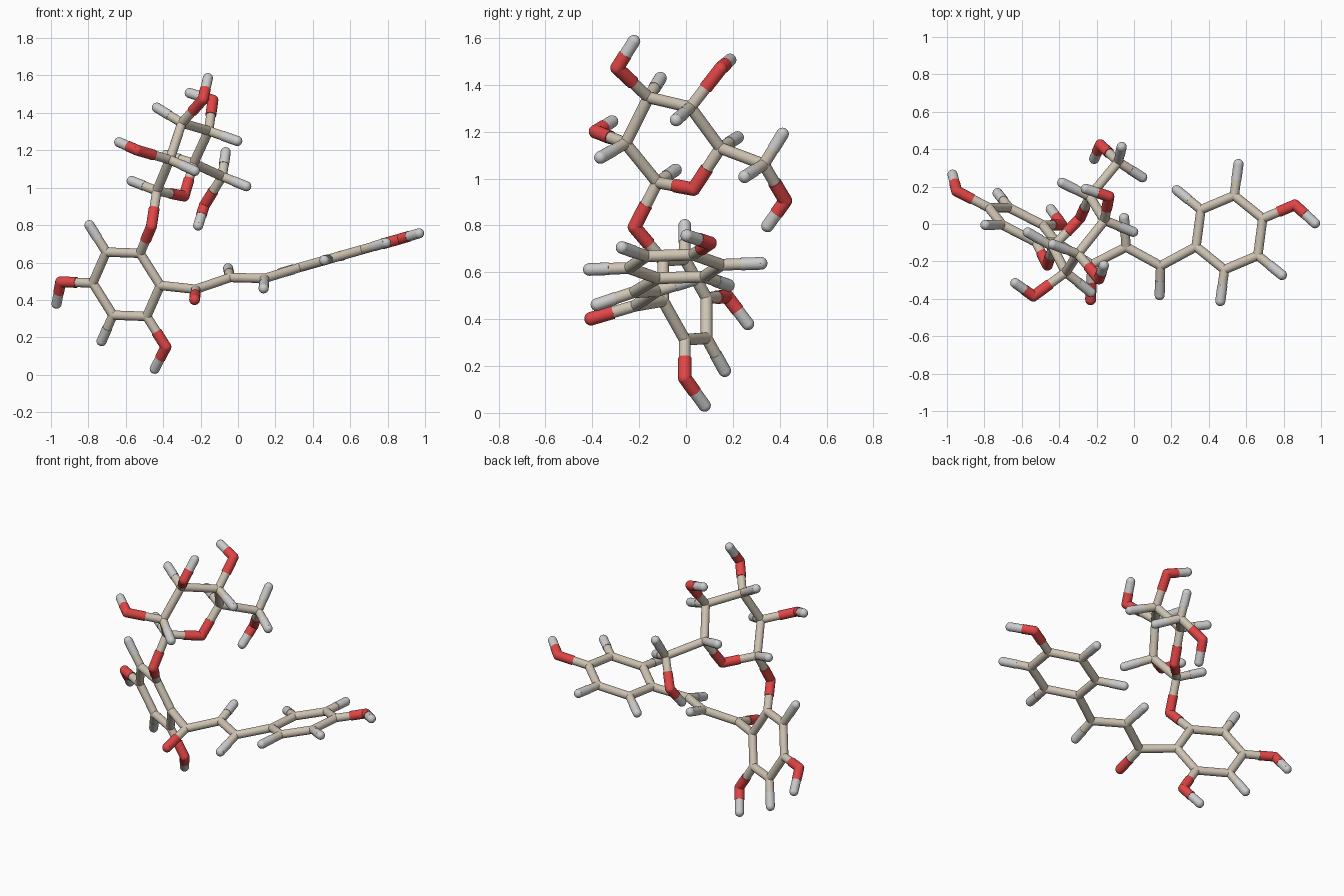
import bpy, bmesh, math
from mathutils import Vector, Matrix

if "Cube" in bpy.data.objects:
    bpy.data.objects.remove(bpy.data.objects["Cube"])

RADIUS = {"C": 0.025, "O": 0.029, "H": 0.027}
WORD = {"C": "carbon", "O": "oxygen", "H": "hydrogen"}
COLOUR = {"C": (0.62, 0.55, 0.45, 1), "O": (0.75, 0.06, 0.06, 1), "H": (0.6, 0.6, 0.6, 1)}
MATS = {}
for k, c in COLOUR.items():
    MATS[k] = bpy.data.materials.new(WORD[k])
    MATS[k].diffuse_color = c

atoms = {}   # name -> (element, position, part)
bonds = []


def atom(name, pos, part, *links):
    atoms[name] = (name[0].upper(), Vector(pos), part)
    bonds.extend((name, l) for l in links)


def ring(tag, part, centre, d, e, r, hydrogens, oxygens):
    """Hexagon of carbons with radial hydrogens and oxygens."""
    centre, d, e = Vector(centre), Vector(d).normalized(), Vector(e).normalized()
    for k in range(6):
        a = math.radians(60 * k)
        v = math.cos(a) * d + math.sin(a) * e
        atom(f"C{tag}{k}", centre + v * r, part, f"C{tag}{(k + 1) % 6}")
        if k in hydrogens:
            atom(f"H{tag}{k}", centre + v * (r + 0.17), part, f"C{tag}{k}")
        if k in oxygens:
            atom(f"O{tag}{k}", centre + v * (r + 0.193), part, f"C{tag}{k}")


# flat ring on the right, with one hydroxyl
ring("b", "right_ring", (0.51, -0.046, 0.625), (0.891, 0.377, 0.253),
     (-0.062, 0.158, -0.018), 0.2, (1, 2, 4, 5), (0,))
atom("Hb_oh", (0.968, 0.004, 0.756), "right_ring", "Ob0")

# upright ring on the left, with two hydroxyls
ring("a", "left_ring", (-0.596, -0.005, 0.484), (0.532, 0, -0.847),
     (0.72, -0.527, 0.452), 0.203, (3, 5), (0, 4))
atom("Ha_oh_low", (-0.445, 0.079, 0.032), "left_ring", "Oa0")
atom("Ha_oh_side", (-0.97, 0.264, 0.38), "left_ring", "Oa4")

# chain joining the rings
p = "chain"
atom("Ck", (-0.226, -0.218, 0.457), p, "Ca1")
atom("Ok", (-0.232, -0.405, 0.402), p, "Ck")
atom("Cm", (-0.042, -0.123, 0.52), p, "Ck")
atom("Hm", (-0.053, 0.032, 0.569), p, "Cm")
atom("Cn", (0.142, -0.224, 0.515), p, "Cm", "Cb3")
atom("Hn", (0.137, -0.38, 0.462), p, "Cn")

# sugar ring on top
p = "sugar"
atom("Olink", (-0.463, -0.22, 0.793), p, "Ca2")
atom("C1", (-0.434, -0.122, 0.983), p, "Olink")
atom("H1", (-0.568, -0.045, 1.036), p, "C1")
atom("C2", (-0.365, -0.258, 1.15), p, "C1")
atom("H2", (-0.231, -0.365, 1.09), p, "C2")
atom("O2", (-0.538, -0.386, 1.2), p, "C2")
atom("H2_oh", (-0.635, -0.316, 1.243), p, "O2")
atom("C3", (-0.30, -0.16, 1.346), p, "C2")
atom("H3", (-0.434, -0.109, 1.428), p, "C3")
atom("O3", (-0.187, -0.294, 1.472), p, "C3")
atom("H3_oh", (-0.161, -0.222, 1.586), p, "O3")
atom("C4", (-0.157, 0.019, 1.304), p, "C3")
atom("H4", (-0.004, -0.042, 1.25), p, "C4")
atom("O4", (-0.134, 0.147, 1.468), p, "C4")
atom("H4_oh", (-0.258, 0.188, 1.506), p, "O4")
atom("C5", (-0.237, 0.147, 1.13), p, "C4")
atom("H5", (-0.384, 0.22, 1.175), p, "C5")
atom("O5", (-0.288, 0.032, 0.955), p, "C5", "C1")

# side arm of the sugar
p = "sugar_arm"
atom("C6", (-0.084, 0.332, 1.06), p, "C5")
atom("H6a", (-0.066, 0.412, 1.19), p, "C6")
atom("H6b", (0.044, 0.25, 1.008), p, "C6")
atom("O6", (-0.18, 0.424, 0.905), p, "C6")
atom("H6_oh", (-0.213, 0.348, 0.798), p, "O6")

# each stick is split halfway between its two elements
meshes = {}


def mesh_for(name):
    el, _, part = atoms[name]
    return meshes.setdefault((part, el), bmesh.new())


for name, (el, pos, part) in atoms.items():
    bmesh.ops.create_uvsphere(mesh_for(name), u_segments=20, v_segments=12,
                              radius=RADIUS[el], matrix=Matrix.Translation(pos))
for a, b in bonds:
    mid = (atoms[a][1] + atoms[b][1]) / 2
    for n in (a, b):
        el, pos, part = atoms[n]
        d = mid - pos
        m = Matrix.Translation((pos + mid) / 2) @ d.to_track_quat("Z", "Y").to_matrix().to_4x4()
        bmesh.ops.create_cone(mesh_for(n), cap_ends=True, segments=20, radius1=RADIUS[el],
                              radius2=RADIUS[el], depth=d.length, matrix=m)

for (part, el), bm in meshes.items():
    me = bpy.data.meshes.new(f"{part}_{WORD[el]}")
    bm.to_mesh(me)
    bm.free()
    me.materials.append(MATS[el])
    ob = bpy.data.objects.new(me.name, me)
    bpy.context.collection.objects.link(ob)
    bpy.context.view_layer.objects.active = ob
    ob.select_set(True)
bpy.ops.object.shade_smooth_by_angle(angle=math.radians(40))

for m in bpy.data.materials:
    if m.users and not m.is_grease_pencil:
        m.use_nodes = True
        m.node_tree.nodes["Principled BSDF"].inputs["Base Color"].default_value = m.diffuse_color
